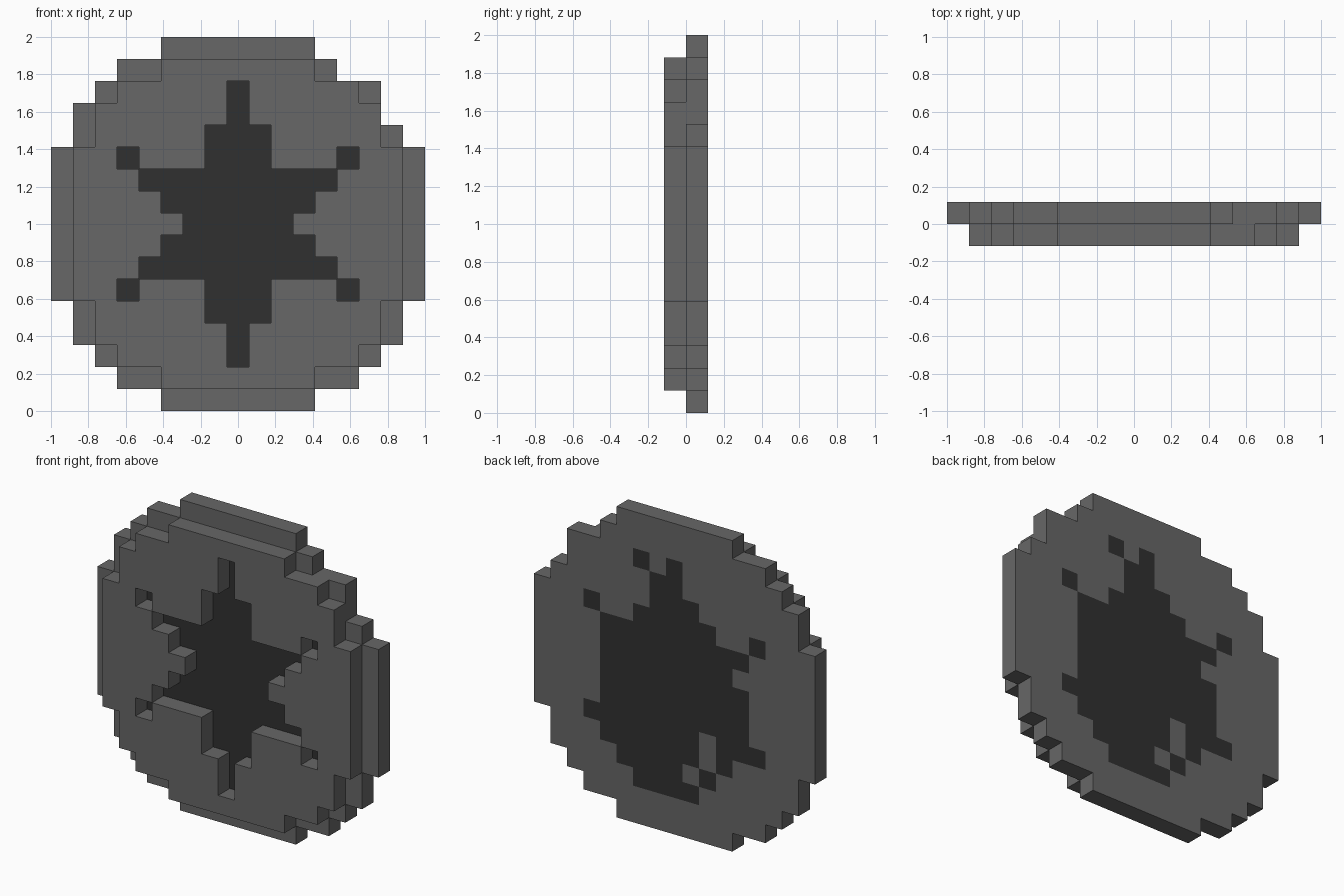
import bpy
import bmesh

if "Cube" in bpy.data.objects:
    bpy.data.objects.remove(bpy.data.objects["Cube"], do_unlink=True)

N = 17            # cells across the disc
P = 2.0 / N       # cell size


def material(name, v):
    m = bpy.data.materials.new(name)
    m.use_nodes = True
    m.diffuse_color = (v, v, v, 1)
    bsdf = m.node_tree.nodes["Principled BSDF"]
    bsdf.inputs["Base Color"].default_value = (v, v, v, 1)
    bsdf.inputs["Roughness"].default_value = 0.8
    return m


GREY = material("stone grey", 0.135)
DARK = material("charcoal", 0.03)


def cells(rows, mirror=False):
    """Rows of (first, last) column spans, counted from the top, as a cell set."""
    out = set()
    for r, spans in rows.items():
        for a, b in spans:
            out |= {(N - 1 - c if mirror else c, r) for c in range(a, b + 1)}
    return out


def slab(name, filled, y0, y1, dark_front=(), dark_back=()):
    """One layer of joined square cells, with chosen cells dark on either side."""
    bm = bmesh.new()
    cache = {}

    def vert(c, r, y):
        key = (c, r, y)
        if key not in cache:
            cache[key] = bm.verts.new((-1 + c * P, y, 2 - r * P))
        return cache[key]

    def face(points, dark=False):
        bm.faces.new([vert(*p) for p in points]).material_index = int(dark)

    for c, r in sorted(filled):
        loop = [(c, r + 1), (c + 1, r + 1), (c + 1, r), (c, r)]
        beside = [(c, r + 1), (c + 1, r), (c, r - 1), (c - 1, r)]
        face([(*p, y0) for p in loop], (c, r) in dark_front)
        face([(*p, y1) for p in reversed(loop)], (c, r) in dark_back)
        # Walls only where the cell has no neighbour
        for i, n in enumerate(beside):
            if n not in filled:
                a, b = loop[i], loop[(i + 1) % 4]
                face([(*a, y0), (*a, y1), (*b, y1), (*b, y0)])
    mesh = bpy.data.meshes.new(name)
    bm.to_mesh(mesh)
    bm.free()
    mesh.materials.append(GREY)
    mesh.materials.append(DARK)
    obj = bpy.data.objects.new(name, mesh)
    bpy.context.collection.objects.link(obj)
    return obj


# Stepped outline of the larger back disc
back_disc = {0: [(5, 11)], 1: [(3, 12)], 2: [(2, 14)], 3: [(1, 14)], 4: [(1, 15)],
             12: [(1, 15)], 13: [(1, 15)], 14: [(2, 14)], 15: [(3, 13)], 16: [(5, 11)]}
back_disc.update({r: [(0, 16)] for r in range(5, 12)})

# Upper half of the smaller front disc and its star, mirrored top to bottom
front_disc = {1: [(5, 11)], 2: [(3, 13)], 3: [(2, 14)], 4: [(2, 14)]}
front_disc.update({r: [(1, 15)] for r in range(5, 9)})
star = {2: [(8, 8)], 3: [(8, 8)], 4: [(7, 9)], 5: [(3, 3), (7, 9), (13, 13)],
        6: [(4, 12)], 7: [(5, 11)], 8: [(6, 10)]}
for half in (front_disc, star):
    half.update({N - 1 - r: s for r, s in list(half.items())})

# Irregular dark blot on the rear, columns counted as seen from behind
blot = {2: [(6, 6), (8, 8)], 3: [(7, 8)], 4: [(7, 9)],
        5: [(3, 3), (6, 10), (13, 13)], 6: [(4, 12)], 7: [(4, 11)],
        8: [(4, 12)], 9: [(4, 12)], 10: [(4, 12)], 11: [(3, 9), (11, 13)],
        12: [(4, 9), (11, 11)], 13: [(5, 8), (10, 10)], 14: [(6, 9)]}

star_cells = cells(star)
slab("front_disc", cells(front_disc) - star_cells, -P, 0)
slab("back_disc", cells(back_disc), 0, P,
     dark_front=star_cells, dark_back=cells(blot, mirror=True))
